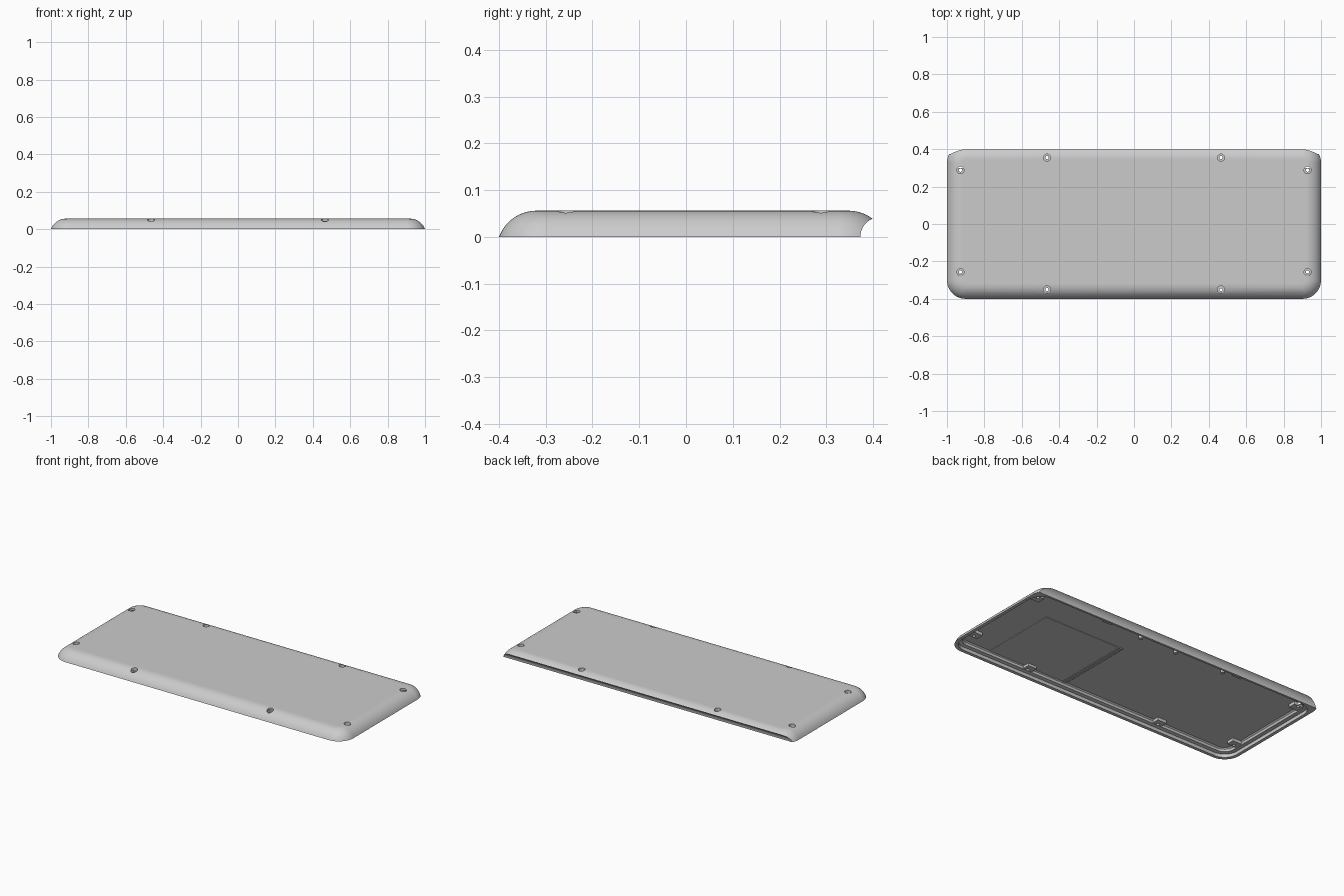
import bpy, bmesh, math
from mathutils import Matrix

cube = bpy.data.objects.get("Cube")
if cube:
    bpy.data.objects.remove(cube, do_unlink=True)

grey = bpy.data.materials.new("light grey plastic")
grey.use_nodes = True
grey.diffuse_color = (0.6, 0.6, 0.6, 1)
grey.node_tree.nodes["Principled BSDF"].inputs["Base Color"].default_value = (0.6, 0.6, 0.6, 1)


def add_object(name, bm):
    bmesh.ops.recalc_face_normals(bm, faces=bm.faces)
    mesh = bpy.data.meshes.new(name)
    bm.to_mesh(mesh)
    bm.free()
    mesh.materials.append(grey)
    obj = bpy.data.objects.new(name, mesh)
    bpy.context.collection.objects.link(obj)
    return obj


def rounded_outline(x, y0, y1, radius, inset, steps=12):
    r = max(radius - inset, 0.006)
    cx, lo, hi = x - inset - r, y0 + inset + r, y1 - inset - r
    pts = []
    for q, (px, py) in enumerate([(cx, hi), (-cx, hi), (-cx, lo), (cx, lo)]):
        for i in range(steps + 1):
            a = math.pi / 2 * (q + i / steps)
            pts.append((px + r * math.cos(a), py + r * math.sin(a)))
    return pts


def loft(name, x, y0, y1, radius, profile):
    """Stack rounded rectangles along a profile of (inset, height) points."""
    bm = bmesh.new()
    rings = [[bm.verts.new((px, py, z)) for px, py in rounded_outline(x, y0, y1, radius, inset)]
             for inset, z in profile]
    n = len(rings[0])
    for a, b in zip(rings, rings[1:]):
        for i in range(n):
            bm.faces.new((a[i], a[(i + 1) % n], b[(i + 1) % n], b[i]))
    bm.faces.new(rings[0])
    bm.faces.new(rings[-1])
    return add_object(name, bm)


def box(name, x0, x1, y0, y1, z0, z1):
    bm = bmesh.new()
    bmesh.ops.create_cube(bm, size=1)
    for v in bm.verts:
        v.co = ((x0 + x1) / 2 + v.co.x * (x1 - x0),
                (y0 + y1) / 2 + v.co.y * (y1 - y0),
                (z0 + z1) / 2 + v.co.z * (z1 - z0))
    return add_object(name, bm)


def cylinder(name, x, y, z0, z1, r, segments=24):
    bm = bmesh.new()
    bmesh.ops.create_cone(bm, cap_ends=True, segments=segments, radius1=r, radius2=r, depth=z1 - z0,
                          matrix=Matrix.Translation((x, y, (z0 + z1) / 2)))
    return add_object(name, bm)


def combine(target, tool, operation):
    mod = target.modifiers.new("cut", "BOOLEAN")
    mod.operation, mod.solver, mod.object = operation, "EXACT", tool
    bpy.context.view_layer.objects.active = target
    bpy.ops.object.modifier_apply(modifier=mod.name)
    bpy.data.objects.remove(tool, do_unlink=True)


TOP, FLOOR = 0.056, 0.042

# Outer body with a rounded shoulder
R, RUN = 0.085, 0.08
start = math.acos(RUN / R)
arc = [start + (math.pi / 2 - start) * i / 10 for i in range(11)]
profile = [(RUN - R * math.cos(a), TOP - R + R * math.sin(a)) for a in arc]
profile[0] = (0, 0)
shell = loft("case_shell", 1.0, -0.4, 0.4277, 0.1, profile + [(0.088, TOP)])

# Concave scoop along the back edge
scoop = cylinder("scoop_cutter", 0, 0, -1.2, 1.2, 0.042, 64)
scoop.data.transform(Matrix.Translation((0, 0.415, 0)) @ Matrix.Rotation(math.pi / 2, 4, "Y"))
combine(shell, scoop, "DIFFERENCE")

# Hollow underside with a stepped rim
cavity = loft("cavity_cutter", 0.98, -0.38, 0.36, 0.085,
              [(0, -0.02), (0, 0.02), (0.022, 0.023), (0.026, 0.036), (0.034, FLOOR)])
combine(shell, cavity, "DIFFERENCE")

# Screw bosses below, countersunk screw holes above
screws = [(s * 0.465, y) for s in (-1, 1) for y in (-0.35, 0.355)]
screws += [(s * 0.928, y) for s in (-1, 1) for y in (-0.257, 0.288)]
for x, y in screws:
    bx, by = x * 0.995, y * 0.96
    combine(shell, box("boss", bx - 0.03, bx + 0.03, by - 0.024, by + 0.024, 0.024, 0.046), "UNION")
for x, y in screws:
    combine(shell, cylinder("recess", x, y, 0.036, 0.1, 0.019), "DIFFERENCE")
    combine(shell, cylinder("hole", x, y, -0.05, 0.1, 0.009), "DIFFERENCE")

# Smooth curved shell with crisp edges
bpy.ops.object.select_all(action="DESELECT")
shell.select_set(True)
bpy.context.view_layer.objects.active = shell
bpy.ops.object.shade_smooth_by_angle(angle=math.radians(28))
weighted = shell.modifiers.new("even shading", "WEIGHTED_NORMAL")
weighted.keep_sharp = True

# Shallow battery panel and its ridges on the inner floor
box("battery_panel", 0.19, 0.74, -0.345, 0.135, FLOOR - 0.003, FLOOR + 0.002)
for i in range(3):
    x = 0.193 + i * 0.012
    box("panel_ridge", x, x + 0.005, -0.345, 0.135, FLOOR - 0.005, FLOOR)

# Locating pegs along the back of the inner floor
for x in (0.215, -0.033, -0.37):
    cylinder("locating_peg", x, 0.315, 0.018, FLOOR + 0.003, 0.012)
